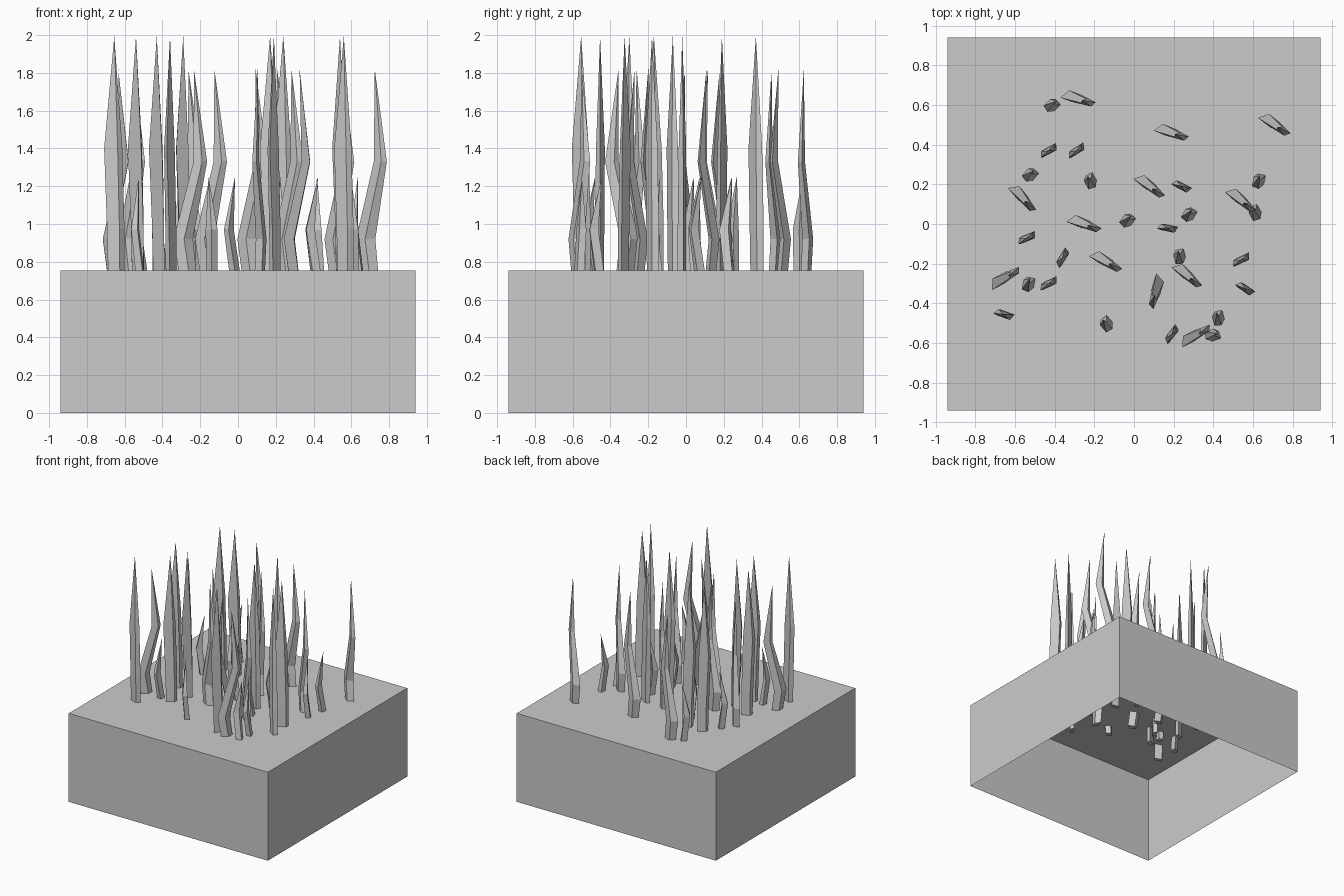
import bpy, bmesh, math

if "Cube" in bpy.data.objects:
    bpy.data.objects.remove(bpy.data.objects["Cube"])

TOP = 0.755
HALF = 0.94


def make_object(name, bm):
    bmesh.ops.recalc_face_normals(bm, faces=bm.faces[:])
    me = bpy.data.meshes.new(name)
    bm.to_mesh(me)
    bm.free()
    ob = bpy.data.objects.new(name, me)
    bpy.context.collection.objects.link(ob)
    return ob


def blade(name, x, y, angle, sections, tip):
    """Four-sided bent blade: sections (z, centre u, centre v, half length, half width, skew), then a point."""
    bm = bmesh.new()
    a = math.radians(angle)
    c, s = math.cos(a), math.sin(a)

    def vert(u, v, z):
        return bm.verts.new((x + u * c - v * s, y + u * s + v * c, z))

    rings = []
    for z, cu, cv, hu, hv, sk in sections:
        corners = [(-1, -1), (1, -1), (1, 1), (-1, 1)]
        rings.append([vert(cu + i * hu + j * sk, cv + j * hv, z) for i, j in corners])
    bm.faces.new(rings[0])
    for lo, hi in zip(rings, rings[1:]):
        for i in range(4):
            k = (i + 1) % 4
            bm.faces.new((lo[i], lo[k], hi[k], hi[i]))
    point = vert(*tip)
    for i in range(4):
        bm.faces.new((rings[-1][i], rings[-1][(i + 1) % 4], point))
    return make_object(name, bm)


# Soil block: walls and top, open underneath
bm = bmesh.new()
bmesh.ops.create_cube(bm, size=1)
for v in bm.verts:
    v.co = (v.co.x * 2 * HALF, v.co.y * 2 * HALF, (v.co.z + 0.5) * TOP)
bm.faces.ensure_lookup_table()
bottom = [f for f in bm.faces if f.calc_center_median().z < 0.01]
bmesh.ops.delete(bm, geom=bottom, context='FACES_ONLY')
make_object("soil_block", bm)

# Bent blades, medium height
bent_shape = [(0.62, 0.00, 0, 0.028, 0.022, 0.010),
              (0.92, -0.043, 0, 0.030, 0.025, 0.015),
              (1.33, 0.055, 0, 0.025, 0.014, 0.008)]
bent = [(-0.28, 0.63, -20), (0.19, 0.46, -22), (0.71, 0.50, -38), (0.08, 0.19, -40),
        (-0.56, 0.13, -50), (0.54, 0.12, -42), (-0.25, 0.0, -23), (-0.14, -0.19, -33),
        (0.27, -0.26, -43), (0.11, -0.34, -107), (-0.65, -0.27, 28), (0.31, -0.56, 27)]

# Tall straight blades
tall_shape = [(0.62, 0.012, 0, 0.032, 0.016, 0.006),
              (0.98, 0.008, 0, 0.035, 0.017, 0.008),
              (1.40, -0.006, 0, 0.038, 0.014, 0.008)]
tall = [(-0.43, 0.37, 28), (-0.29, 0.37, 32), (0.24, 0.19, -28), (0.17, -0.02, -12),
        (-0.54, -0.07, 22), (0.54, -0.18, 25), (-0.36, -0.17, 57), (-0.43, -0.30, 25),
        (-0.655, -0.455, -20), (0.56, -0.325, -35), (0.19, -0.555, 52)]

# Short blades
short_shape = [(0.68, 0.015, -0.015, 0.022, 0.020, 0.0),
               (0.97, -0.015, 0.012, 0.024, 0.018, 0.004)]
short = [(-0.41, 0.60, 45), (-0.52, 0.25, 50), (-0.22, 0.22, 120), (0.63, 0.22, 80),
         (0.28, 0.05, 60), (-0.03, 0.02, 55), (0.61, 0.06, 120), (0.23, -0.16, 105),
         (-0.53, -0.30, 80), (0.425, -0.47, 105), (-0.14, -0.50, 130), (0.40, -0.56, 20)]

for name, places, shape, tip in (
        ("bent_blade", bent, bent_shape, (0.018, 0.0, 1.82)),
        ("tall_blade", tall, tall_shape, (0.0, 0.0, 1.995)),
        ("short_blade", short, short_shape, (0.025, 0.0, 1.25))):
    for i, (x, y, angle) in enumerate(places):
        blade(f"{name}_{i + 1}", x, y, angle, shape, tip)
